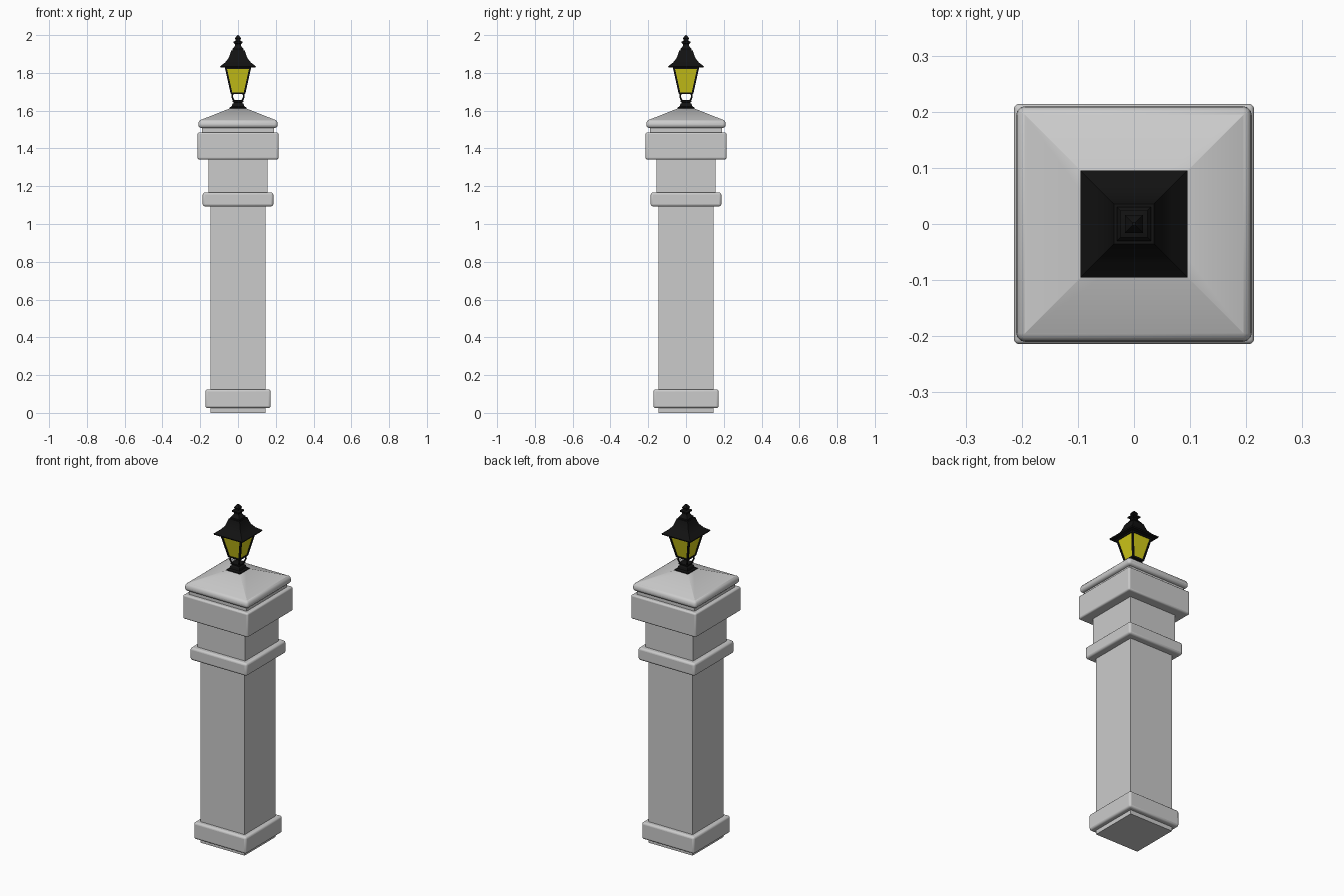
import bpy, bmesh, math

if "Cube" in bpy.data.objects:
    bpy.data.objects.remove(bpy.data.objects["Cube"])

black = bpy.data.materials.new("black_metal")
black.diffuse_color = (0.006, 0.006, 0.006, 1)
black.use_nodes = True
black.node_tree.nodes["Principled BSDF"].inputs["Base Color"].default_value = black.diffuse_color
yellow = bpy.data.materials.new("yellow_glass")
yellow.diffuse_color = (0.65, 0.6, 0.01, 1)
yellow.use_nodes = True
yellow.node_tree.nodes["Principled BSDF"].inputs["Base Color"].default_value = yellow.diffuse_color


def finish(ob, mat):
    if mat:
        ob.data.materials.append(mat)
    bpy.ops.object.select_all(action='DESELECT')
    ob.select_set(True)
    bpy.context.view_layer.objects.active = ob
    bpy.ops.object.shade_smooth_by_angle(angle=math.radians(30))


def loft(name, stations, bevel=0, mat=None):
    """Square sections (half width, z, optional centre x, y) joined bottom to top."""
    bm = bmesh.new()
    rings = []
    for h, z, *c in stations:
        cx, cy = c or (0, 0)
        rings.append([bm.verts.new((cx + sx * h, cy + sy * h, z))
                      for sx, sy in ((-1, -1), (1, -1), (1, 1), (-1, 1))])
    for a, b in zip(rings, rings[1:]):
        for i in range(4):
            j = (i + 1) % 4
            bm.faces.new((a[i], a[j], b[j], b[i]))
    bm.faces.new(rings[0][::-1])
    bm.faces.new(rings[-1])
    me = bpy.data.meshes.new(name)
    bm.to_mesh(me)
    bm.free()
    ob = bpy.data.objects.new(name, me)
    bpy.context.collection.objects.link(ob)
    if bevel:
        m = ob.modifiers.new("bevel", 'BEVEL')
        m.width, m.segments = bevel, 3
        m.limit_method, m.angle_limit = 'ANGLE', math.radians(40)
    finish(ob, mat)
    return ob


# Stone pillar
loft("shaft", [(0.145, 0), (0.145, 1.12)])
loft("base_band", [(0.173, 0.025), (0.173, 0.125)], 0.012)
loft("collar", [(0.187, 1.093), (0.187, 1.167)], 0.012)
loft("neck", [(0.157, 1.15), (0.157, 1.36)])
loft("head_block", [(0.214, 1.342), (0.214, 1.485)], 0.009)
loft("cap_recess", [(0.19, 1.47), (0.19, 1.53)])
loft("cap", [(0.21, 1.508), (0.21, 1.546), (0.03, 1.617)], 0.016)

# Lantern foot
loft("lantern_foot", [(0.045, 1.605), (0.045, 1.616), (0.034, 1.622), (0.03, 1.635),
                      (0.022, 1.642), (0.03, 1.647), (0.03, 1.654), (0.015, 1.657)], mat=black)

# Curved arms carrying the lantern body
for sx in (-1, 1):
    for sy in (-1, 1):
        cu = bpy.data.curves.new("support_arm", 'CURVE')
        cu.dimensions = '3D'
        cu.bevel_depth, cu.bevel_resolution = 0.0045, 1
        sp = cu.splines.new('POLY')
        pts = [(0.018, 1.65), (0.027, 1.662), (0.031, 1.675), (0.029, 1.687), (0.024, 1.696)]
        sp.points.add(len(pts) - 1)
        for p, (r, z) in zip(sp.points, pts):
            p.co = (sx * r, sy * r, z, 1)
        cu.materials.append(black)
        bpy.context.collection.objects.link(bpy.data.objects.new("support_arm", cu))

# Glass body with frame
loft("glass", [(0.034, 1.69), (0.064, 1.828)], mat=yellow)
loft("lower_rim", [(0.037, 1.687), (0.039, 1.697)], mat=black)
loft("upper_rim", [(0.067, 1.82), (0.07, 1.834)], mat=black)
for sx in (-1, 1):
    for sy in (-1, 1):
        loft("corner_bar", [(0.005, 1.69, sx * 0.034, sy * 0.034),
                            (0.005, 1.83, sx * 0.065, sy * 0.065)], mat=black)

# Flared roof and finial
loft("roof", [(0.092, 1.828), (0.095, 1.835), (0.068, 1.855), (0.05, 1.878),
              (0.04, 1.905), (0.036, 1.918)], mat=black)
loft("roof_vent", [(0.03, 1.915), (0.03, 1.926), (0.022, 1.934), (0.015, 1.945)], mat=black)
loft("finial", [(0.015, 1.94), (0.015, 1.952), (0.024, 1.958), (0.024, 1.966), (0.012, 1.97),
                (0.012, 1.976), (0.016, 1.982), (0.012, 1.99), (0.003, 2.0)], mat=black)
